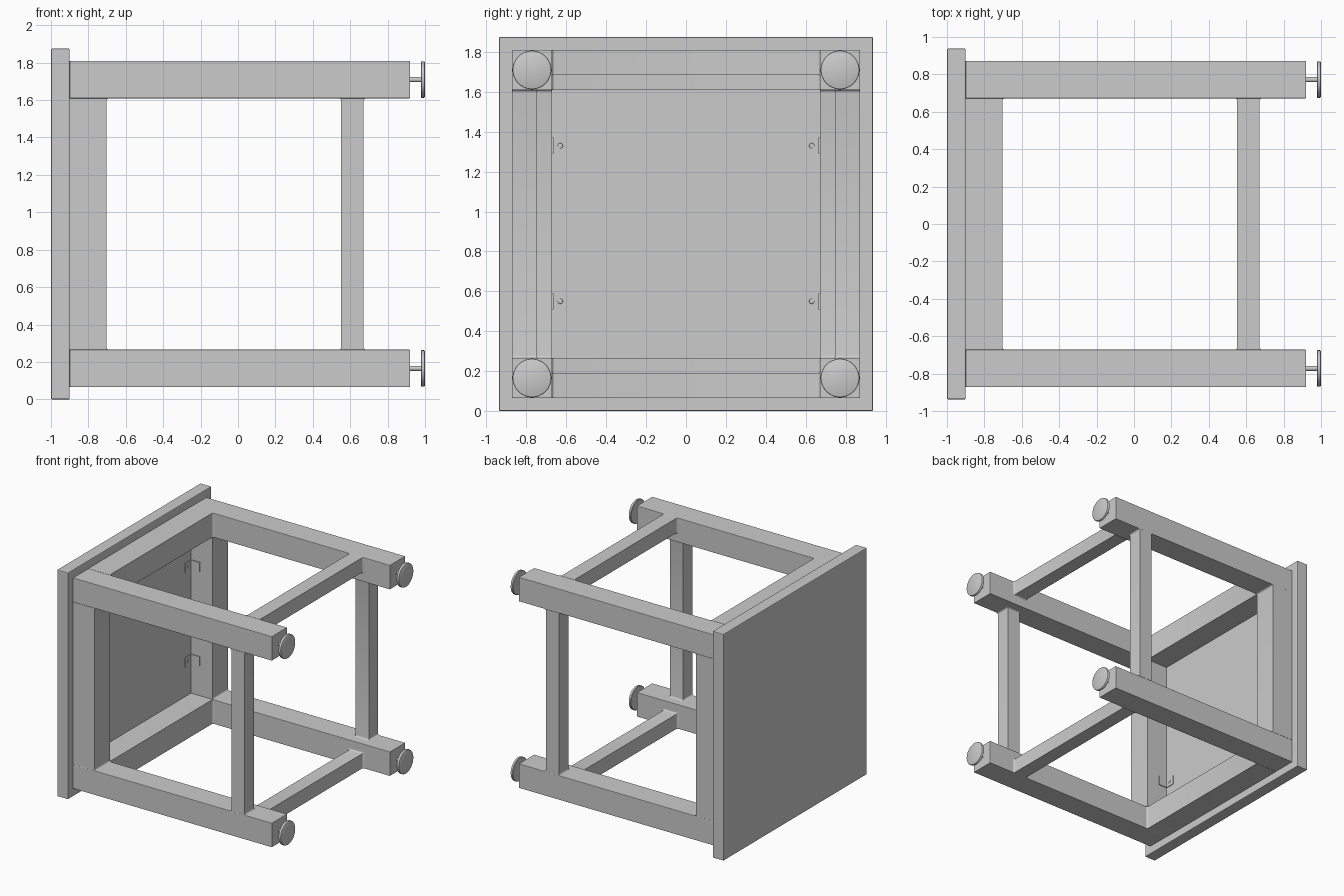
import bpy, bmesh, math
from mathutils import Matrix, Vector

if "Cube" in bpy.data.objects:
    bpy.data.objects.remove(bpy.data.objects["Cube"])

CZ = 0.9375            # height of the table's long axis (it lies on its side)
OUT, IN = 0.872, 0.672  # outer and inner faces of the leg frame
FILLET = 0.014


def finish(name, bm, bevel=0.0, smooth=False):
    bmesh.ops.recalc_face_normals(bm, faces=bm.faces)
    me = bpy.data.meshes.new(name)
    bm.to_mesh(me)
    bm.free()
    ob = bpy.data.objects.new(name, me)
    bpy.context.collection.objects.link(ob)
    if bevel:
        mod = ob.modifiers.new("soft_edges", "BEVEL")
        mod.width, mod.segments = bevel, 2
    if smooth:
        bpy.context.view_layer.objects.active = ob
        ob.select_set(True)
        bpy.ops.object.shade_smooth_by_angle(angle=math.radians(35))
        ob.select_set(False)
    return ob


def box(name, lo, hi, bevel=0.0):
    lo, hi = Vector(lo), Vector(hi)
    bm = bmesh.new()
    bmesh.ops.create_cube(bm, size=1)
    bmesh.ops.scale(bm, vec=hi - lo, verts=bm.verts)
    bmesh.ops.translate(bm, vec=(lo + hi) / 2, verts=bm.verts)
    return finish(name, bm, bevel)


def rail(name, x0, x1, thick, turn, flare_lo, flare_in):
    """Rail between two legs, flared by small fillets at both ends."""
    stations = []
    for i in range(5):
        a = math.pi / 2 * i / 4
        stations.append((IN - FILLET * (1 - math.cos(a)),
                         FILLET * (1 - math.sin(a))))
    full = [(-s, o) for s, o in stations] + [(s, o) for s, o in reversed(stations)]
    bm = bmesh.new()
    rings = []
    for s, o in full:
        a, b = x0 - o * flare_lo, x1 + o
        inner = OUT - thick - o * flare_in
        rings.append([bm.verts.new(p) for p in
                      ((a, -OUT, s), (b, -OUT, s), (b, -inner, s), (a, -inner, s))])
    for r, q in zip(rings, rings[1:]):
        for k in range(4):
            bm.faces.new((r[k], r[(k + 1) % 4], q[(k + 1) % 4], q[k]))
    bm.faces.new(rings[0])
    bm.faces.new(rings[-1])
    bmesh.ops.transform(bm, verts=bm.verts, matrix=Matrix.Translation((0, 0, CZ))
                        @ Matrix.Rotation(turn * math.pi / 2, 4, 'X'))
    return finish(name, bm, smooth=True)


def lathe_x(name, profile, y, z, steps=48):
    """Revolve (x, radius) points about an axis parallel to x."""
    bm = bmesh.new()
    vs = [bm.verts.new((x, r, 0)) for x, r in profile]
    es = [bm.edges.new(p) for p in zip(vs, vs[1:])]
    bmesh.ops.spin(bm, geom=vs + es, cent=(0, 0, 0), axis=(1, 0, 0),
                   angle=2 * math.pi, steps=steps)
    bmesh.ops.remove_doubles(bm, verts=bm.verts, dist=1e-5)
    bmesh.ops.translate(bm, vec=(0, y, z), verts=bm.verts)
    return finish(name, bm, smooth=True)


# Table top, standing upright on its edge
box("table_top", (-1, -0.9375, 0), (-0.9, 0.9375, 1.875), 0.006)

# Legs with adjustable feet
foot = [(0.915, 0.014), (0.978, 0.014), (0.978, 0.094), (0.981, 0.097),
        (0.994, 0.097), (0.998, 0.095), (1.0, 0.091), (1.0, 0.0)]
for sy in (-1, 1):
    for sz in (-1, 1):
        ys, zs = sorted((sy * IN, sy * OUT)), sorted((sz * IN, sz * OUT))
        box("leg", (-0.9, ys[0], CZ + zs[0]), (0.92, ys[1], CZ + zs[1]), 0.003)
        lathe_x("levelling_foot", foot, sy * 0.772, CZ + sz * 0.772)

# Aprons under the top and thinner stretchers near the feet
for turn in range(4):
    rail("apron", -0.9, -0.703, OUT - IN, turn, 0, 0)
    rail("stretcher", 0.552, 0.672, 0.122, turn, 1, 1)

# Small angle brackets fixing the top to the aprons
for sy in (-1, 1):
    for z in (0.55, 1.33):
        ys = sorted((sy * 0.59, sy * IN))
        box("bracket_top_plate", (-0.901, ys[0], z - 0.04), (-0.895, ys[1], z + 0.04))
        ys = sorted((sy * 0.665, sy * (IN + 0.001)))
        box("bracket_side_plate", (-0.9, ys[0], z - 0.04), (-0.82, ys[1], z + 0.04))
        lathe_x("bracket_screw", [(-0.897, 0.014), (-0.893, 0.012), (-0.892, 0)],
                sy * 0.63, z, 16)
